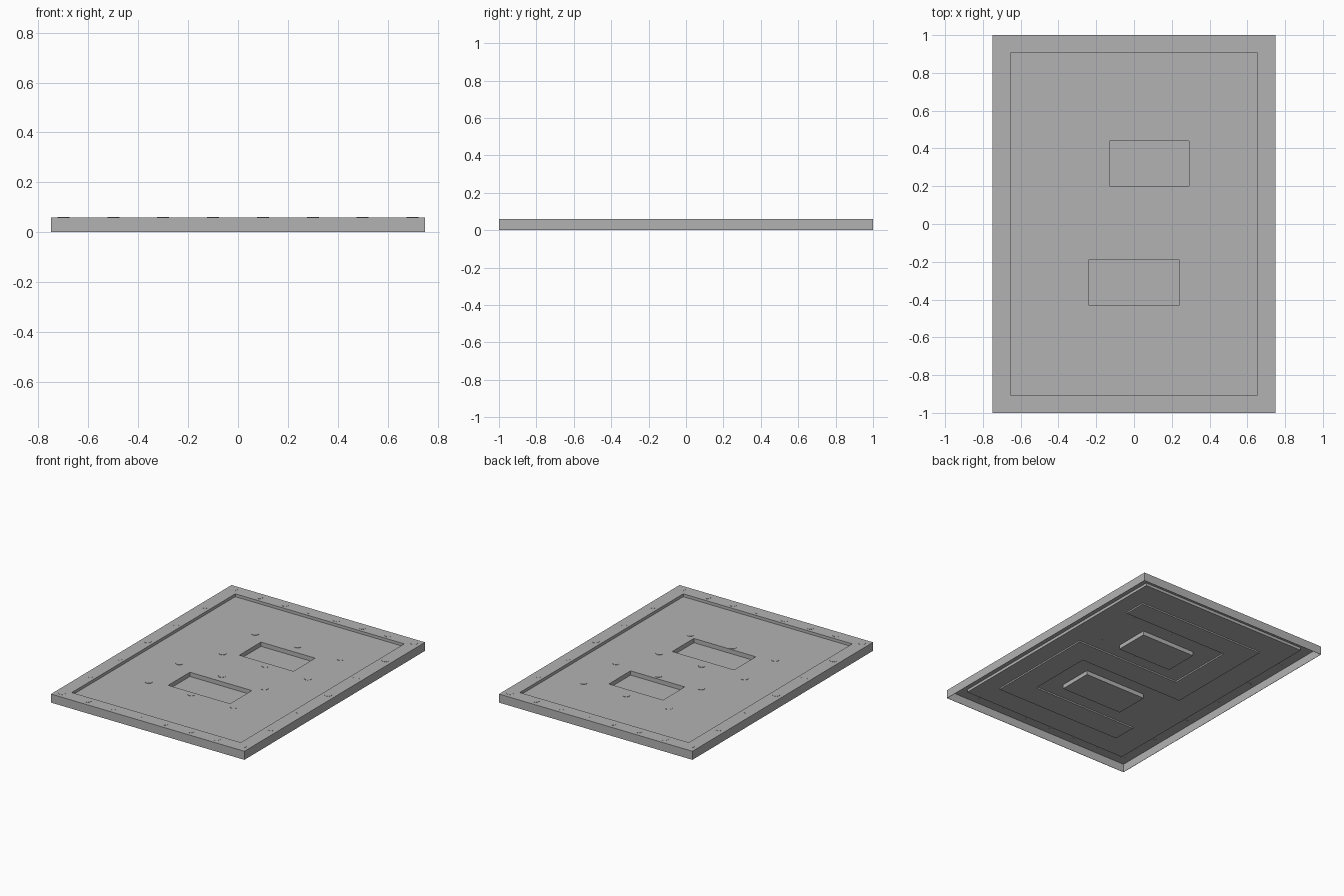
import bpy, bmesh
from mathutils import Vector

if "Cube" in bpy.data.objects:
    bpy.data.objects.remove(bpy.data.objects["Cube"], do_unlink=True)

grey = bpy.data.materials.new("plain grey")
grey.use_nodes = True
grey.diffuse_color = (0.45, 0.45, 0.45, 1)
grey.node_tree.nodes["Principled BSDF"].inputs["Base Color"].default_value = grey.diffuse_color

HX, HY, TOP, PANEL, FLOOR = 0.75, 1.0, 0.06, 0.04, 0.01


def finish(name, bm):
    mesh = bpy.data.meshes.new(name)
    bm.to_mesh(mesh)
    bm.free()
    mesh.materials.append(grey)
    obj = bpy.data.objects.new(name, mesh)
    bpy.context.collection.objects.link(obj)
    return obj


def press(bm, rect, depth):
    """Sink the faces inside a rectangle (x0, x1, y0, y1) by depth."""
    x0, x1, y0, y1 = rect
    for value, axis in ((x0, 0), (x1, 0), (y0, 1), (y1, 1)):
        co, no = Vector(), Vector()
        co[axis], no[axis] = value, 1
        # cut level faces only, so existing walls stay whole quads
        bmesh.ops.bisect_plane(bm, geom=bm.verts[:] + bm.edges[:] + bm.faces[:],
                               plane_co=co, plane_no=no, dist=1e-5)
    bm.normal_update()
    inside = []
    for f in bm.faces:
        c = f.calc_center_median()
        if abs(f.normal.z) > 0.5 and x0 < c.x < x1 and y0 < c.y < y1:
            inside.append(f)
    out = bmesh.ops.extrude_face_region(bm, geom=inside)
    bmesh.ops.translate(bm, vec=(0, 0, -depth),
                        verts=[v for v in out["geom"] if isinstance(v, bmesh.types.BMVert)])
    left = [f for f in inside if f.is_valid]
    if left:
        bmesh.ops.delete(bm, geom=left, context="FACES")


# Pressed tray: rim, sunken panel, two pockets and an open-bottomed skirt
bm = bmesh.new()
bm.faces.new([bm.verts.new((x, y, TOP)) for x, y in
              ((-HX, -HY), (HX, -HY), (HX, HY), (-HX, HY))])
press(bm, (-0.655, 0.655, -0.905, 0.905), TOP - PANEL)
press(bm, (-0.13, 0.29, 0.20, 0.44), PANEL - FLOOR)
press(bm, (-0.24, 0.24, -0.43, -0.19), PANEL - FLOOR)
rim = [e for e in bm.edges if e.is_boundary]
skirt = bmesh.ops.extrude_edge_only(bm, edges=rim)
bmesh.ops.translate(bm, vec=(0, 0, -TOP),
                    verts=[v for v in skirt["geom"] if isinstance(v, bmesh.types.BMVert)])
bmesh.ops.recalc_face_normals(bm, faces=bm.faces[:])
bm.normal_update()
if sum(f.normal.z * f.calc_area() for f in bm.faces) < 0:
    bmesh.ops.reverse_faces(bm, faces=bm.faces[:])
tray = finish("pressed_tray", bm)
sheet = tray.modifiers.new("sheet thickness", "SOLIDIFY")
sheet.thickness = 0.002
sheet.offset = -1

# Winding flat strip under the panel, running around both pockets
path = ((0.53, 0.72), (-0.46, 0.72), (-0.46, -0.09), (0.36, -0.09),
        (0.36, -0.56), (-0.46, -0.56), (-0.46, -0.73), (0.53, -0.73),
        (0.53, 0.08), (-0.29, 0.08), (-0.29, 0.56), (0.53, 0.56))
bm = bmesh.new()
face = bm.faces.new([bm.verts.new((x, y, PANEL - 0.002)) for x, y in path])
out = bmesh.ops.extrude_face_region(bm, geom=[face])
bmesh.ops.translate(bm, vec=(0, 0, -0.01),
                    verts=[v for v in out["geom"] if isinstance(v, bmesh.types.BMVert)])
bmesh.ops.recalc_face_normals(bm, faces=bm.faces[:])
finish("winding_strip", bm)


# Low fastener heads
def fasteners(name, spots, z):
    bm = bmesh.new()
    for x, y in spots:
        made = bmesh.ops.create_cone(bm, cap_ends=True, segments=12,
                                     radius1=0.024, radius2=0.024, depth=0.004)
        bmesh.ops.translate(bm, vec=(x, y, z), verts=made["verts"])
    finish(name, bm)


fasteners("upper_pocket_fasteners",
          [(x, y) for x in (-0.23, 0.10, 0.43) for y in (0.16, 0.52)], PANEL)
fasteners("lower_pocket_fasteners",
          [(x, y) for x in (-0.37, -0.04, 0.29) for y in (-0.46, -0.12)], PANEL)
border = [(-0.7 + 0.2 * i, y) for i in range(8) for y in (-0.95, 0.95)]
border += [(x, -0.95 + 1.9 * i / 6) for i in range(1, 6) for x in (-0.7, 0.7)]
fasteners("rim_fasteners", border, TOP - 0.001)
